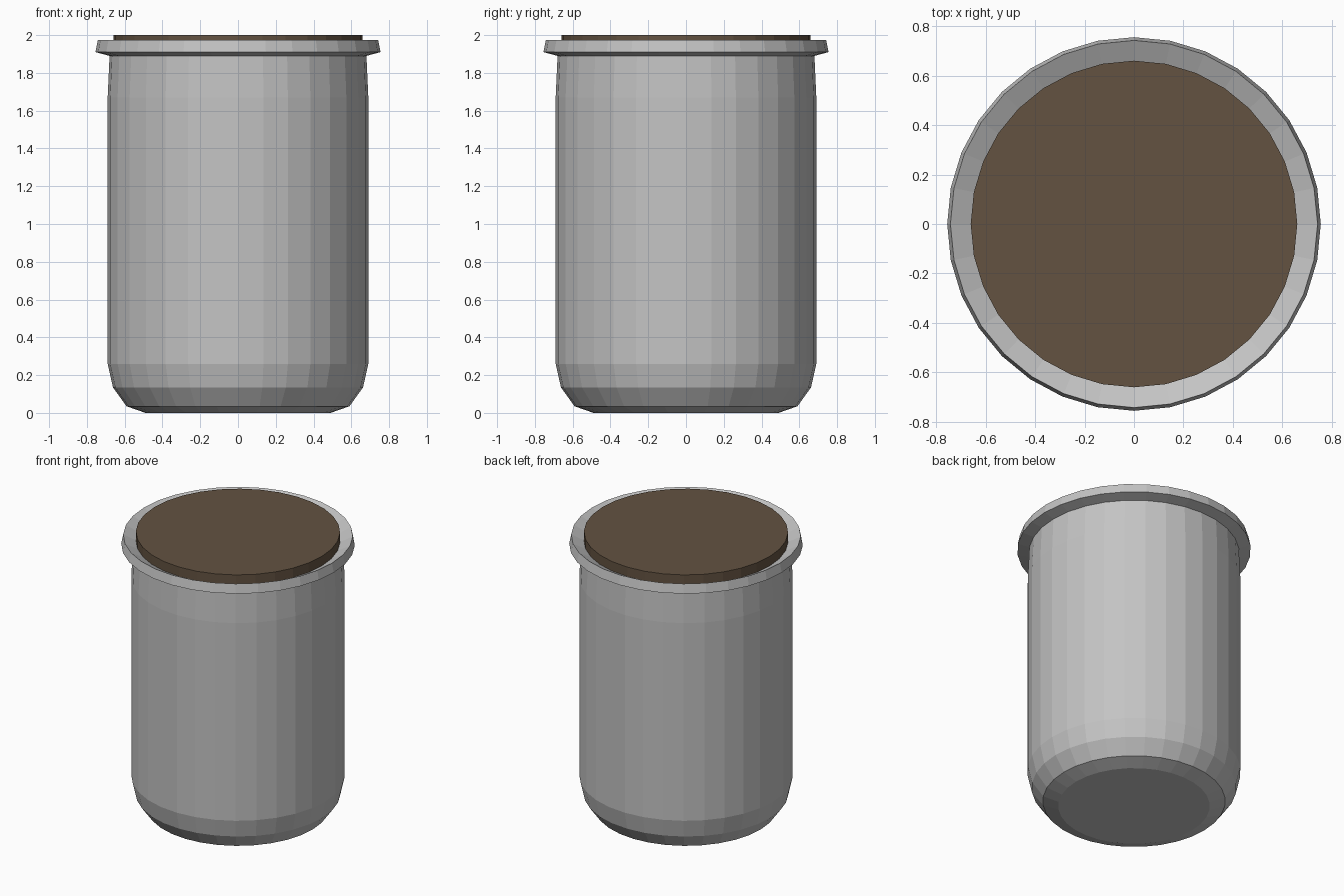
import bpy, bmesh, math

if "Cube" in bpy.data.objects:
    bpy.data.objects.remove(bpy.data.objects["Cube"])

SIDES = 32

def material(name, rgb):
    m = bpy.data.materials.new(name)
    m.diffuse_color = (*rgb, 1)
    m.use_nodes = True
    m.node_tree.nodes["Principled BSDF"].inputs["Base Color"].default_value = m.diffuse_color
    return m

def lathe(name, profile, mat):
    """Spin (radius, z) points about z and cap both ends."""
    bm = bmesh.new()
    rings = [[bm.verts.new((r * math.cos(2 * math.pi * i / SIDES),
                            r * math.sin(2 * math.pi * i / SIDES), z))
              for i in range(SIDES)] for r, z in profile]
    for a, b in zip(rings, rings[1:]):
        for i in range(SIDES):
            j = (i + 1) % SIDES
            bm.faces.new((a[i], a[j], b[j], b[i]))
    bm.faces.new(rings[0][::-1])
    bm.faces.new(rings[-1])
    mesh = bpy.data.meshes.new(name)
    bm.to_mesh(mesh)
    bm.free()
    mesh.materials.append(mat)
    ob = bpy.data.objects.new(name, mesh)
    bpy.context.collection.objects.link(ob)
    return ob

grey = material("light grey", (0.55, 0.55, 0.55))
brown = material("cork brown", (0.125, 0.085, 0.053))

# Jar: rounded foot, straight wall, slight neck, flared lip sloping inward
lathe("jar", [(0.49, 0.0), (0.59, 0.035), (0.662, 0.135), (0.69, 0.26),
              (0.69, 1.67), (0.68, 1.89), (0.755, 1.91), (0.742, 1.975),
              (0.645, 1.925)], grey)

# Stopper plugging the mouth
lathe("stopper", [(0.66, 1.90), (0.66, 2.0)], brown)
